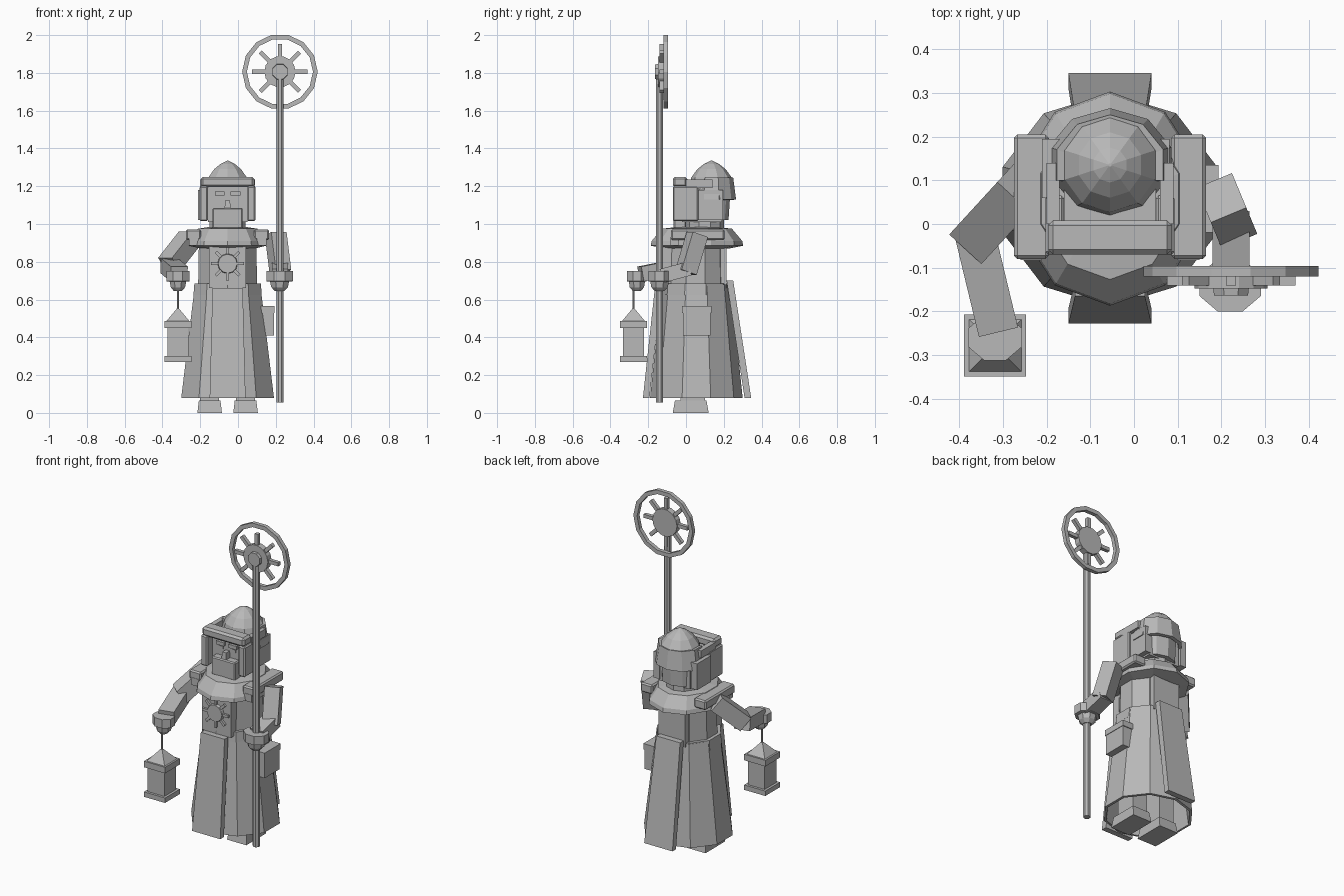
import bpy, bmesh, math
from mathutils import Vector

if "Cube" in bpy.data.objects:
    bpy.data.objects.remove(bpy.data.objects["Cube"])

grey = bpy.data.materials.new("plain grey")
grey.diffuse_color = (0.48, 0.48, 0.48, 1)
grey.use_nodes = True
grey.node_tree.nodes["Principled BSDF"].inputs["Base Color"].default_value = grey.diffuse_color
CX = -0.055  # centre line of the figure


def finish(name, bm):
    bmesh.ops.recalc_face_normals(bm, faces=bm.faces)
    me = bpy.data.meshes.new(name)
    bm.to_mesh(me)
    bm.free()
    me.materials.append(grey)
    ob = bpy.data.objects.new(name, me)
    bpy.context.collection.objects.link(ob)
    return ob


def box(name, lo, hi, taper=1.0, bevel=0):
    """Box between two corners; taper scales its top face."""
    lo, hi = Vector(lo), Vector(hi)
    mid, size = (lo + hi) / 2, hi - lo
    bm = bmesh.new()
    bmesh.ops.create_cube(bm, size=1)
    for v in bm.verts:
        k = taper if v.co.z > 0 else 1
        v.co = mid + Vector((v.co.x * size.x * k, v.co.y * size.y * k, v.co.z * size.z))
    if bevel:
        bmesh.ops.bevel(bm, geom=bm.edges[:], offset=bevel, segments=1, affect='EDGES')
    return finish(name, bm)


def limb(name, a, b, w, d):
    """Square beam from a to b."""
    a, b = Vector(a), Vector(b)
    q = (b - a).to_track_quat('Z', 'Y')
    bm = bmesh.new()
    bmesh.ops.create_cube(bm, size=1)
    for v in bm.verts:
        v.co = (a + b) / 2 + q @ Vector((v.co.x * w, v.co.y * d, v.co.z * (b - a).length))
    return finish(name, bm)


def rings(name, c, profile, n, axis='z', rot=0.0, caps=True, loop=False, keep=None):
    """Stack of n-sided rings (height, radius a, radius b) along z or y."""
    bm = bmesh.new()
    rows = []
    for h, ra, rb in profile:
        row = []
        for i in range(n):
            t = rot + math.tau * i / n
            p, q = ra * math.cos(t), rb * math.sin(t)
            off = (p, q, h) if axis == 'z' else (p, h, q)
            row.append(bm.verts.new(Vector(c) + Vector(off)))
        rows.append(row)
    pairs = list(zip(rows, rows[1:]))
    if loop:
        pairs.append((rows[-1], rows[0]))
    for r0, r1 in pairs:
        for i in range(n):
            j = (i + 1) % n
            bm.faces.new((r0[i], r0[j], r1[j], r1[i]))
    if caps and not loop:
        bm.faces.new(rows[0])
        bm.faces.new(rows[-1])
    if keep:
        bmesh.ops.delete(bm, geom=[f for f in bm.faces if not keep(f.calc_center_median())],
                         context='FACES')
    return finish(name, bm)


def plank(name, y0, z0, y1, z1, w0, w1, t):
    """Leaning skirt panel, w0 half width at the bottom, w1 at the top."""
    bm = bmesh.new()
    vs = [[bm.verts.new((CX + s * w, y + d, z)) for s, d in ((-1, 0), (1, 0), (1, t), (-1, t))]
          for y, z, w in ((y0, z0, w0), (y1, z1, w1))]
    bm.faces.new(vs[0])
    bm.faces.new(vs[1])
    for i in range(4):
        j = (i + 1) % 4
        bm.faces.new((vs[0][i], vs[0][j], vs[1][j], vs[1][i]))
    return finish(name, bm)


# Feet and legs
for s in (-1, 1):
    x = CX + s * 0.095
    box("foot", (x - 0.065, -0.07, 0), (x + 0.065, 0.12, 0.065), 0.88)
    box("leg", (x - 0.05, -0.03, 0.06), (x + 0.05, 0.1, 0.64))

# Robe: hollow skirt with front and back panels
up = math.pi / 2
skirt = rings("skirt", (CX, 0.055, 0), [(0.08, 0.258, 0.245), (0.68, 0.182, 0.182)], 10,
              rot=up, caps=False)
sol = skirt.modifiers.new("thickness", 'SOLIDIFY')
sol.thickness = 0.015
plank("front_panel", -0.228, 0.08, -0.165, 0.66, 0.095, 0.08, 0.035)
plank("back_panel", 0.345, 0.08, 0.25, 0.7, 0.095, 0.08, -0.035)

# Torso, belt, chest plate
rings("torso", (CX, 0.05, 0), [(0.62, 0.165, 0.165), (0.9, 0.16, 0.16)], 10, rot=up)
rings("belt", (CX, 0.05, 0), [(0.625, 0.19, 0.185), (0.685, 0.185, 0.18)], 10, rot=up)
box("chest_plate", (CX - 0.098, -0.13, 0.66), (CX + 0.098, -0.07, 0.9))
box("back_plate", (CX - 0.09, 0.17, 0.66), (CX + 0.09, 0.215, 0.9))
box("pouch", (0.12, -0.015, 0.41), (0.19, 0.13, 0.53))
box("pouch_flap", (0.12, -0.02, 0.53), (0.193, 0.135, 0.565))

# Sun emblem
rings("sun_disc", (CX, 0, 0.79), [(-0.148, 0.05, 0.05), (-0.12, 0.055, 0.055)], 12, 'y')
for i in range(8):
    d = Vector((math.cos(i * math.pi / 4), 0, math.sin(i * math.pi / 4)))
    limb("sun_ray", Vector((CX, -0.135, 0.79)) + d * 0.05,
         Vector((CX, -0.135, 0.79)) + d * 0.088, 0.016, 0.016)

# Collar and shoulder straps
rings("collar", (CX, 0.058, 0), [(0.87, 0.15, 0.17), (0.885, 0.215, 0.245), (0.91, 0.21, 0.24),
                                 (0.975, 0.165, 0.185), (0.985, 0.1, 0.1)], 10, rot=up)
for s in (-1, 1):
    x = CX + s * 0.18
    box("shoulder_strap", (x - 0.04, -0.08, 0.915), (x + 0.04, 0.205, 0.972), bevel=0.008)
    box("strap_end", (x - 0.025, -0.082, 0.885), (x + 0.025, -0.04, 0.93))

# Head, face and beard
rings("neck", (CX, 0.1, 0), [(0.95, 0.1, 0.1), (1.03, 0.1, 0.1)], 10, rot=up)
box("head", (CX - 0.105, -0.02, 1.01), (CX + 0.105, 0.19, 1.2))
box("beard", (CX - 0.08, -0.065, 0.975), (CX + 0.08, 0.0, 1.085), bevel=0.006)
box("nose", (CX - 0.017, -0.06, 1.07), (CX + 0.017, -0.01, 1.125), 0.75)
rings("hair", (CX, 0.125, 0), [(1.02, 0.115, 0.1), (1.17, 0.118, 0.11)], 10, rot=up)
for s in (-1, 1):
    x = CX + s * 0.042
    box("brow", (x - 0.026, -0.035, 1.15), (x + 0.026, -0.01, 1.172))
    box("eye", (x - 0.013, -0.026, 1.125), (x + 0.013, -0.015, 1.143))
    x = CX + s * 0.126
    box("cheek_guard", (x - 0.022, -0.07, 1.015), (x + 0.022, 0.065, 1.2), bevel=0.007)
    box("ear_flap", (x - 0.03, 0.06, 1.02), (x + 0.01, 0.195, 1.18))

# Helmet: brow bar, side rails, dome and neck guard
box("brow_bar", (CX - 0.142, -0.07, 1.195), (CX + 0.142, 0.008, 1.25), bevel=0.012)
for s in (-1, 1):
    x = CX + s * 0.13
    box("side_rail", (x - 0.015, 0.0, 1.19), (x + 0.015, 0.14, 1.235))
rings("dome", (CX, 0.135, 0), [(1.18, 0.135, 0.118), (1.245, 0.108, 0.108), (1.29, 0.075, 0.075),
                               (1.318, 0.04, 0.04), (1.335, 0.004, 0.004)], 10, rot=up)
guard = rings("neck_guard", (CX, 0.135, 0), [(1.13, 0.148, 0.13), (1.245, 0.128, 0.115)], 10,
              rot=up, caps=False, keep=lambda c: c.y > 0.12)
gs = guard.modifiers.new("thickness", 'SOLIDIFY')
gs.thickness = 0.02

# Arm with lantern
limb("lantern_upper_arm", (-0.255, 0.085, 0.925), (-0.365, -0.035, 0.785), 0.1, 0.095)
limb("lantern_forearm", (-0.365, -0.02, 0.78), (-0.312, -0.24, 0.735), 0.092, 0.08)
# Arm with staff
limb("staff_upper_arm", (0.2, 0.06, 0.945), (0.225, 0.0, 0.745), 0.088, 0.09)
limb("staff_forearm", (0.222, 0.02, 0.765), (0.222, -0.13, 0.725), 0.085, 0.075)
# Hands: cuff above a tapered fist
for name, x, y, r in (("lantern", -0.318, -0.26, 0.066), ("staff", 0.22, -0.14, 0.076)):
    rings(name + "_hand", (x, y, 0), [(0.645, r * 0.35, r * 0.35), (0.665, r * 0.62, r * 0.62),
                                      (0.695, r * 0.72, r * 0.7), (0.697, r, r * 0.85),
                                      (0.75, r, r * 0.85)], 8, rot=math.pi / 8)

# Lantern
lx, ly = -0.318, -0.278
rings("lantern_rod", (lx, ly, 0), [(0.54, 0.006, 0.006), (0.66, 0.006, 0.006)], 6)
for name, r, z0, z1, k in (("lantern_base", 0.071, 0.27, 0.3, 1), ("lantern_body", 0.056, 0.3, 0.455, 1),
                           ("lantern_cap", 0.071, 0.45, 0.487, 1), ("lantern_roof", 0.06, 0.487, 0.552, 0.1)):
    box(name, (lx - r, ly - r, z0), (lx + r, ly + r, z1), k)

# Staff with wheel head
sx, sz = 0.222, 1.806
rings("staff_pole", (sx, -0.14, 0), [(0.055, 0.021, 0.021), (1.78, 0.021, 0.021)], 8,
      rot=math.pi / 8)
rings("wheel_rim", (sx, -0.108, sz), [(-0.012, 0.2, 0.2), (0.012, 0.2, 0.2),
                                      (0.012, 0.175, 0.175), (-0.012, 0.175, 0.175)],
      14, 'y', rot=up + math.pi / 14, loop=True)
rings("wheel_hub", (sx, -0.13, sz), [(-0.018, 0.083, 0.083), (0.018, 0.083, 0.083)], 14, 'y')
rings("hub_boss", (sx, -0.15, sz), [(-0.014, 0.042, 0.042), (0.01, 0.045, 0.045)], 8, 'y',
      rot=math.pi / 8)
for i in range(8):
    d = Vector((math.cos(i * math.pi / 4), 0, math.sin(i * math.pi / 4)))
    c = Vector((sx, -0.13, sz))
    limb("wheel_spoke", c + d * 0.07, c + d * 0.147, 0.022, 0.022)
